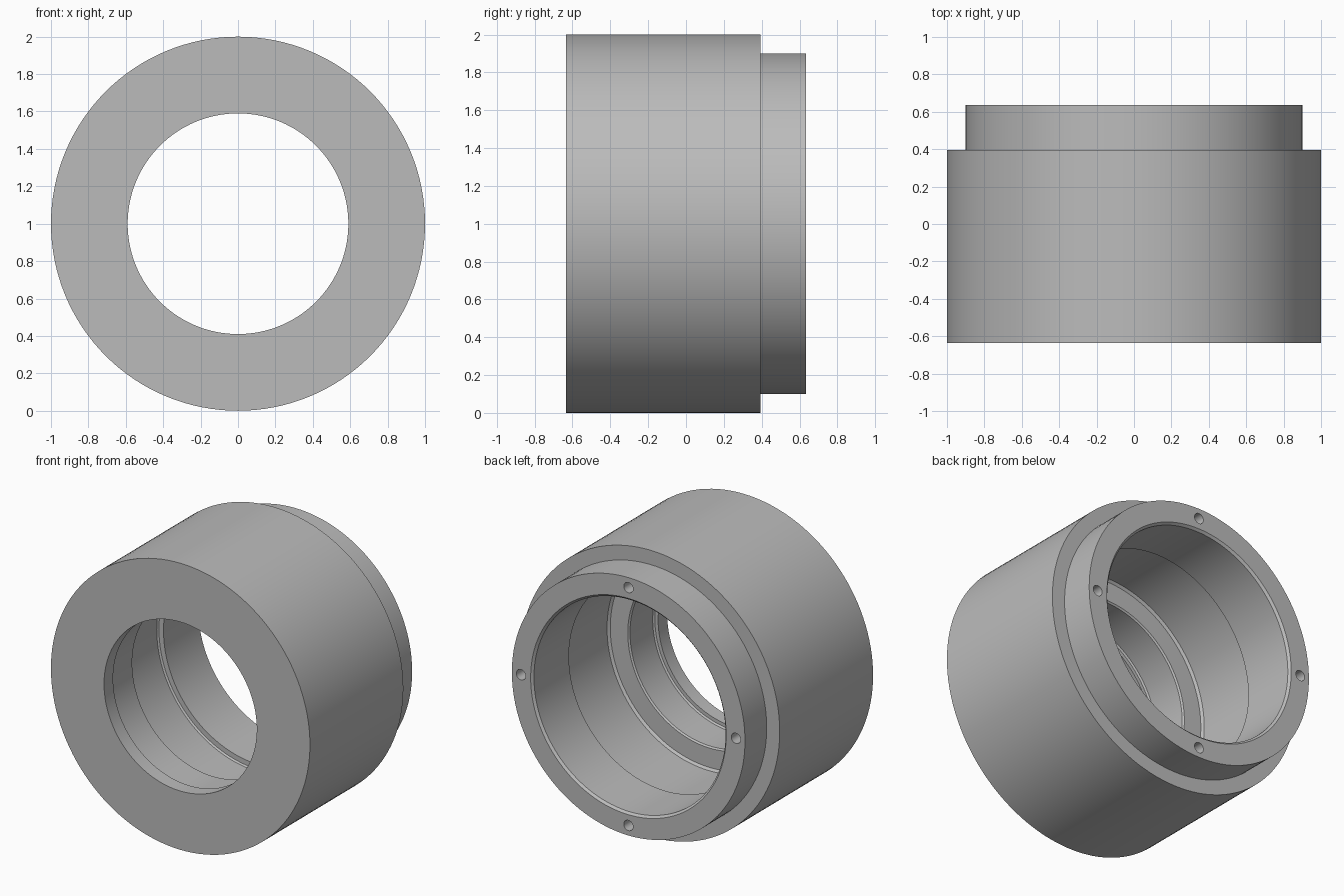
import bpy, bmesh, math
from mathutils import Matrix, Vector

cube = bpy.data.objects.get("Cube")
if cube:
    bpy.data.objects.remove(cube, do_unlink=True)

SEGMENTS = 128
grey = bpy.data.materials.new("plain grey")
grey.use_nodes = True
colour = (0.5, 0.5, 0.5, 1)
grey.diffuse_color = colour
grey.node_tree.nodes["Principled BSDF"].inputs["Base Color"].default_value = colour


def add_object(name, bm):
    bmesh.ops.recalc_face_normals(bm, faces=bm.faces)
    mesh = bpy.data.meshes.new(name)
    bm.to_mesh(mesh)
    bm.free()
    mesh.materials.append(grey)
    obj = bpy.data.objects.new(name, mesh)
    bpy.context.collection.objects.link(obj)
    return obj


def lathe(name, profile):
    """Turn a closed (radius, y) profile around the y axis."""
    bm = bmesh.new()
    verts = [bm.verts.new((r, y, 0)) for r, y in profile]
    edges = [bm.edges.new((a, b)) for a, b in zip(verts, verts[1:] + verts[:1])]
    bmesh.ops.spin(bm, geom=verts + edges, cent=(0, 0, 0), axis=(0, 1, 0),
                   angle=math.tau, steps=SEGMENTS, use_duplicate=False)
    bmesh.ops.remove_doubles(bm, verts=bm.verts, dist=0.0005)
    bmesh.ops.translate(bm, verts=bm.verts, vec=(0, 0, 1))
    return add_object(name, bm)


# Housing: outer wall, rear spigot, rear bore, relief, bearing seat, front lip
housing = lathe("bearing_housing", [
    (1.0, -0.635), (1.0, 0.395), (0.9, 0.395), (0.9, 0.635),
    (0.755, 0.635), (0.74, 0.62), (0.74, 0.235),
    (0.775, 0.235), (0.785, 0.225), (0.785, -0.25), (0.77, -0.265),
    (0.635, -0.265), (0.625, -0.275), (0.625, -0.525), (0.615, -0.535),
    (0.59, -0.535), (0.59, -0.635)])

# Four blind bolt holes in the rear face
bm = bmesh.new()
for i in range(4):
    angle = i * math.pi / 2
    place = Vector((0.83 * math.cos(angle), 0.585, 1 + 0.83 * math.sin(angle)))
    bmesh.ops.create_cone(bm, cap_ends=True, segments=32, radius1=0.036,
                          radius2=0.036, depth=0.3,
                          matrix=Matrix.Translation(place) @ Matrix.Rotation(math.pi / 2, 4, "X"))
cutter = add_object("bolt_hole_cutter", bm)
cutter.hide_render = True
cutter.hide_set(True)

cut = housing.modifiers.new("bolt_holes", "BOOLEAN")
cut.operation = "DIFFERENCE"
cut.solver = "EXACT"
cut.object = cutter

bpy.ops.object.select_all(action="DESELECT")
bpy.context.view_layer.objects.active = housing
housing.select_set(True)
bpy.ops.object.modifier_apply(modifier=cut.name)
bpy.data.objects.remove(cutter, do_unlink=True)
bpy.ops.object.shade_smooth_by_angle(angle=math.radians(30))
